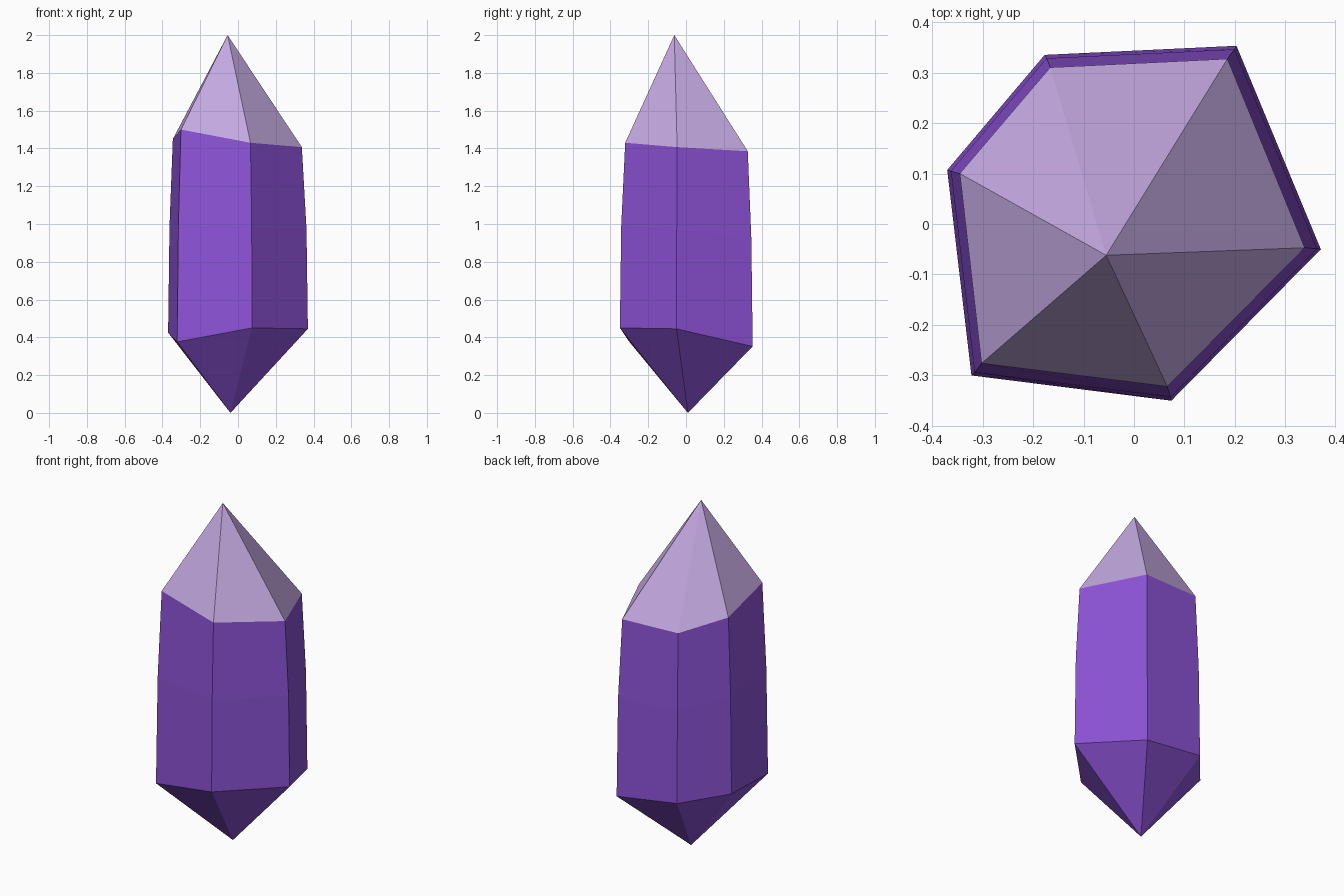
import bpy
import bmesh
from mathutils import Vector

cube = bpy.data.objects.get("Cube")
if cube:
    bpy.data.objects.remove(cube)


def make_material(name, color):
    mat = bpy.data.materials.new(name)
    mat.use_nodes = True
    mat.diffuse_color = color
    mat.node_tree.nodes["Principled BSDF"].inputs["Base Color"].default_value = color
    return mat


def build_part(name, rings, point, mat):
    """Flat-faced walls through the rings, closed to a point after the last one."""
    bm = bmesh.new()
    loops = [[bm.verts.new(p) for p in ring] for ring in rings]
    tip = bm.verts.new(point)
    count = len(loops[0])
    for i in range(count):
        j = (i + 1) % count
        for a, b in zip(loops, loops[1:]):
            bm.faces.new((a[i], a[j], b[j], b[i]))
        bm.faces.new((loops[-1][i], loops[-1][j], tip))
    # Orient the open shell outward from the crystal axis
    bm.normal_update()
    for face in bm.faces:
        c = face.calc_center_median()
        if face.normal.dot(Vector((c.x, c.y, 0))) < 0:
            face.normal_flip()
    mesh = bpy.data.meshes.new(name)
    bm.to_mesh(mesh)
    bm.free()
    mesh.materials.append(mat)
    obj = bpy.data.objects.new(name, mesh)
    bpy.context.collection.objects.link(obj)
    return obj


purple = make_material("crystal purple", (0.27, 0.088, 0.69, 1))
lilac = make_material("pale lilac", (0.56, 0.40, 0.76, 1))

# Uneven six-sided girdle (widest) and shoulder (under the tip)
girdle = [Vector(p) for p in (
    (0.37, -0.05, 0.445), (0.203, 0.353, 0.352), (-0.177, 0.335, 0.404),
    (-0.37, 0.107, 0.425), (-0.322, -0.30, 0.376), (0.074, -0.35, 0.45))]
shoulder = [Vector(p) for p in (
    (0.338, -0.047, 1.407), (0.185, 0.327, 1.385), (-0.166, 0.31, 1.39),
    (-0.345, 0.10, 1.45), (-0.302, -0.276, 1.50), (0.066, -0.322, 1.43))]

# Slightly bulging waist between the two
waist = []
for low, high in zip(girdle, shoulder):
    p = low.lerp(high, 0.55)
    waist.append(Vector((low.x * 0.98, low.y * 0.98, p.z)))

build_part("crystal_body", [shoulder, waist, girdle], (-0.04, 0.01, 0), purple)
build_part("crystal_tip", [shoulder], (-0.055, -0.062, 2), lilac)
